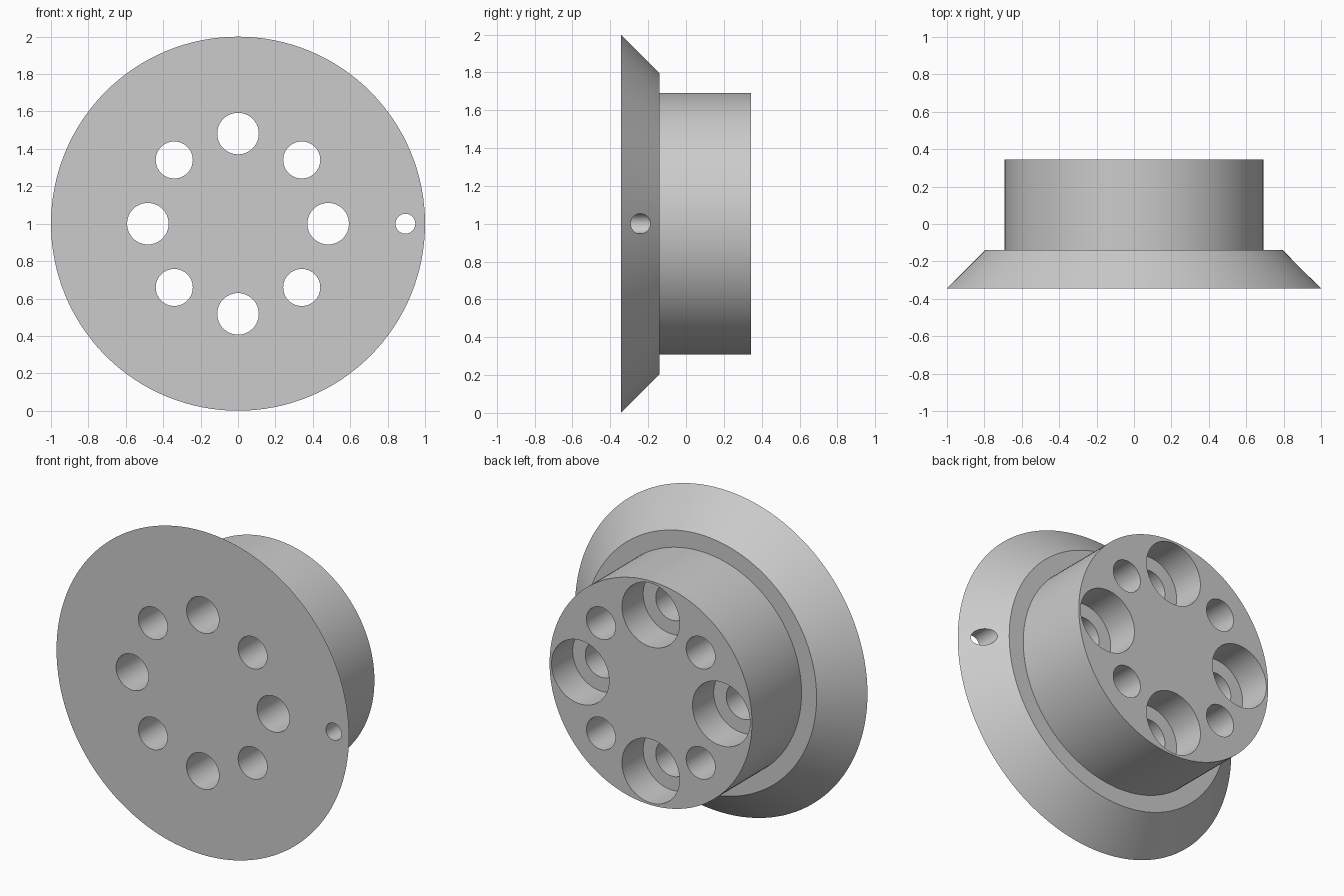
import bpy, bmesh, math

if "Cube" in bpy.data.objects:
    bpy.data.objects.remove(bpy.data.objects["Cube"])

FRONT, BACK = -0.344, 0.344     # overall depth along y
STEP = -0.14                    # where the flange meets the boss
FLOOR = BACK - 0.207            # floor of the counterbores


def lathe(bm, profile, x=0.0, z=0.0, segments=64):
    """Add a closed solid of revolution about y; profile is (radius, y)."""
    rings = []
    for r, y in profile:
        rings.append([bm.verts.new((x + r * math.cos(2 * math.pi * i / segments), y,
                                    z + r * math.sin(2 * math.pi * i / segments)))
                      for i in range(segments)])
    for a, b in zip(rings, rings[1:]):
        for i in range(segments):
            j = (i + 1) % segments
            bm.faces.new((a[i], b[i], b[j], a[j]))
    bm.faces.new(rings[0])
    bm.faces.new(rings[-1][::-1])


def make_object(name, bm):
    bmesh.ops.recalc_face_normals(bm, faces=bm.faces)
    mesh = bpy.data.meshes.new(name)
    bm.to_mesh(mesh)
    bm.free()
    obj = bpy.data.objects.new(name, mesh)
    bpy.context.collection.objects.link(obj)
    return obj


# Bevelled flange with a cylindrical boss behind it
bm = bmesh.new()
lathe(bm, [(1.0, FRONT), (0.795, STEP), (0.692, STEP), (0.692, BACK)], z=1.0, segments=128)
body = make_object("flanged_hub", bm)

grey = bpy.data.materials.new("grey metal")
grey.diffuse_color = (0.6, 0.6, 0.6, 1)
grey.use_nodes = True
grey.node_tree.nodes["Principled BSDF"].inputs["Base Color"].default_value = grey.diffuse_color
body.data.materials.append(grey)

# Hole cutters: alternating counterbored and plain holes on one bolt circle
bm = bmesh.new()
for k in range(8):
    a = k * math.pi / 4
    x, z = 0.482 * math.cos(a), 1 + 0.482 * math.sin(a)
    if k % 2 == 0:
        lathe(bm, [(0.111, FRONT - 0.1), (0.111, FLOOR), (0.197, FLOOR), (0.197, BACK + 0.1)], x, z)
    else:
        lathe(bm, [(0.099, FRONT - 0.1), (0.099, BACK + 0.1)], x, z)
# Small locating hole through the flange rim
lathe(bm, [(0.053, FRONT - 0.1), (0.053, 0.1)], 0.895, 1.0, 48)
cutter = make_object("hole_cutter", bm)
cutter.hide_render = True

# Drill the holes
cut = body.modifiers.new("holes", 'BOOLEAN')
cut.operation = 'DIFFERENCE'
cut.solver = 'EXACT'
cut.object = cutter
bpy.context.view_layer.objects.active = body
body.select_set(True)
cutter.select_set(False)
bpy.ops.object.modifier_apply(modifier=cut.name)
bpy.data.objects.remove(cutter)

bpy.ops.object.shade_smooth_by_angle(angle=math.radians(30))
